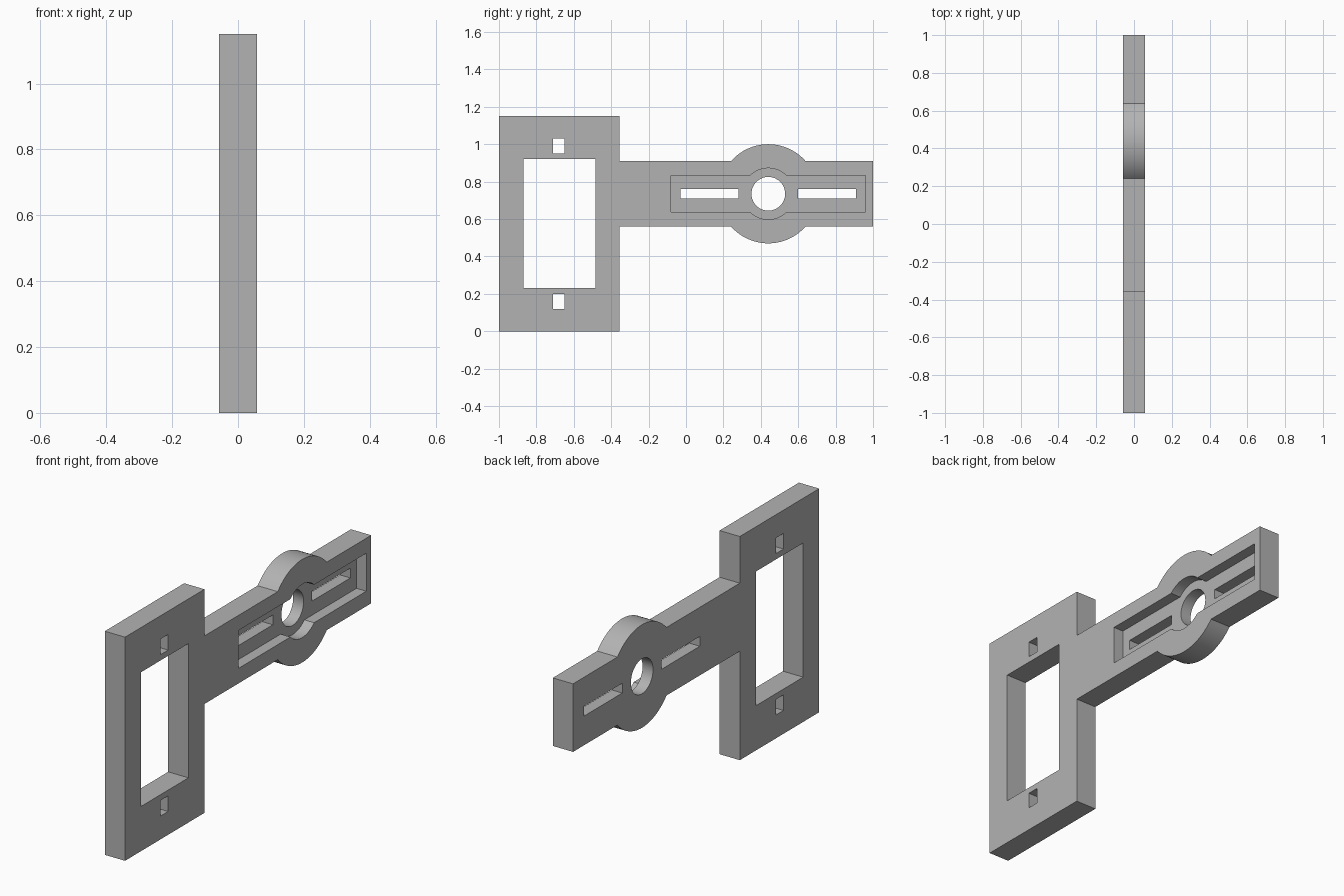
import bpy
import bmesh
from math import asin, cos, sin, pi

cube = bpy.data.objects.get("Cube")
if cube:
    bpy.data.objects.remove(cube, do_unlink=True)

HALF = 0.0575              # half the plate thickness
HUB_Y, HUB_Z = 0.44, 0.735  # centre of the round hub

grey = bpy.data.materials.new("plain grey")
grey.use_nodes = True
grey.diffuse_color = (0.45, 0.45, 0.45, 1)
grey.node_tree.nodes["Principled BSDF"].inputs["Base Color"].default_value = grey.diffuse_color


def prism(name, outline, x0, x1):
    """Extrude a (y, z) outline along x."""
    bm = bmesh.new()
    face = bm.faces.new([bm.verts.new((x0, y, z)) for y, z in outline])
    top = bmesh.ops.extrude_face_region(bm, geom=[face])["geom"]
    bmesh.ops.translate(bm, vec=(x1 - x0, 0, 0),
                        verts=[v for v in top if isinstance(v, bmesh.types.BMVert)])
    bmesh.ops.recalc_face_normals(bm, faces=bm.faces)
    mesh = bpy.data.meshes.new(name)
    bm.to_mesh(mesh)
    bm.free()
    mesh.materials.append(grey)
    obj = bpy.data.objects.new(name, mesh)
    bpy.context.collection.objects.link(obj)
    return obj


def arc(radius, start, end, steps):
    angles = [start + (end - start) * i / steps for i in range(steps + 1)]
    return [(HUB_Y + radius * cos(a), HUB_Z + radius * sin(a)) for a in angles]


def rect(y0, y1, z0, z1):
    return [(y0, z0), (y1, z0), (y1, z1), (y0, z1)]


def bulged_bar(y0, y1, half_height, radius, left_end=None):
    """Bar with a round bulge at the hub; left_end replaces its left corners."""
    a = asin(half_height / radius)
    low, high = HUB_Z - half_height, HUB_Z + half_height
    return (arc(radius, pi + a, 2 * pi - a, 32) + [(y1, low), (y1, high)]
            + arc(radius, a, pi - a, 32) + (left_end or [(y0, high), (y0, low)]))


# Plate: tall frame, arm and round hub in one outline
ARM = 0.175
frame_end = [(-0.355, HUB_Z + ARM), (-0.355, 1.15), (-1, 1.15),
             (-1, 0), (-0.355, 0), (-0.355, HUB_Z - ARM)]
plate = prism("mounting_plate", bulged_bar(-0.355, 1, ARM, 0.265, frame_end), -HALF, HALF)

# Openings through the plate
through = {
    "frame_window": rect(-0.87, -0.485, 0.23, 0.92),
    "lower_screw_slot": rect(-0.71, -0.65, 0.12, 0.20),
    "upper_screw_slot": rect(-0.71, -0.65, 0.95, 1.03),
    "inner_arm_slot": rect(-0.03, 0.28, 0.71, 0.76),
    "outer_arm_slot": rect(0.60, 0.91, 0.71, 0.76),
    "hub_hole": arc(0.09, 0, 2 * pi, 64)[:-1],
}
cutters = [prism(name + "_cutter", outline, -0.2, 0.2) for name, outline in through.items()]

# Recess on the +x face, following the arm and hub
cutters.append(prism("recess_cutter", bulged_bar(-0.08, 0.96, 0.0975, 0.137), 0.002, 0.2))

for cutter in cutters:
    mod = plate.modifiers.new(cutter.name, "BOOLEAN")
    mod.operation = "DIFFERENCE"
    mod.solver = "EXACT"
    mod.object = cutter

# Bake the cuts, then drop the cutters
graph = bpy.context.evaluated_depsgraph_get()
plate_mesh = bpy.data.meshes.new_from_object(plate.evaluated_get(graph))
plate.modifiers.clear()
plate.data = plate_mesh
plate_mesh.name = "mounting_plate"
for cutter in cutters:
    bpy.data.objects.remove(cutter, do_unlink=True)

# Smooth the round walls, keep the corners sharp
bpy.ops.object.select_all(action="DESELECT")
plate.select_set(True)
bpy.context.view_layer.objects.active = plate
bpy.ops.object.shade_smooth_by_angle(angle=pi / 6)
